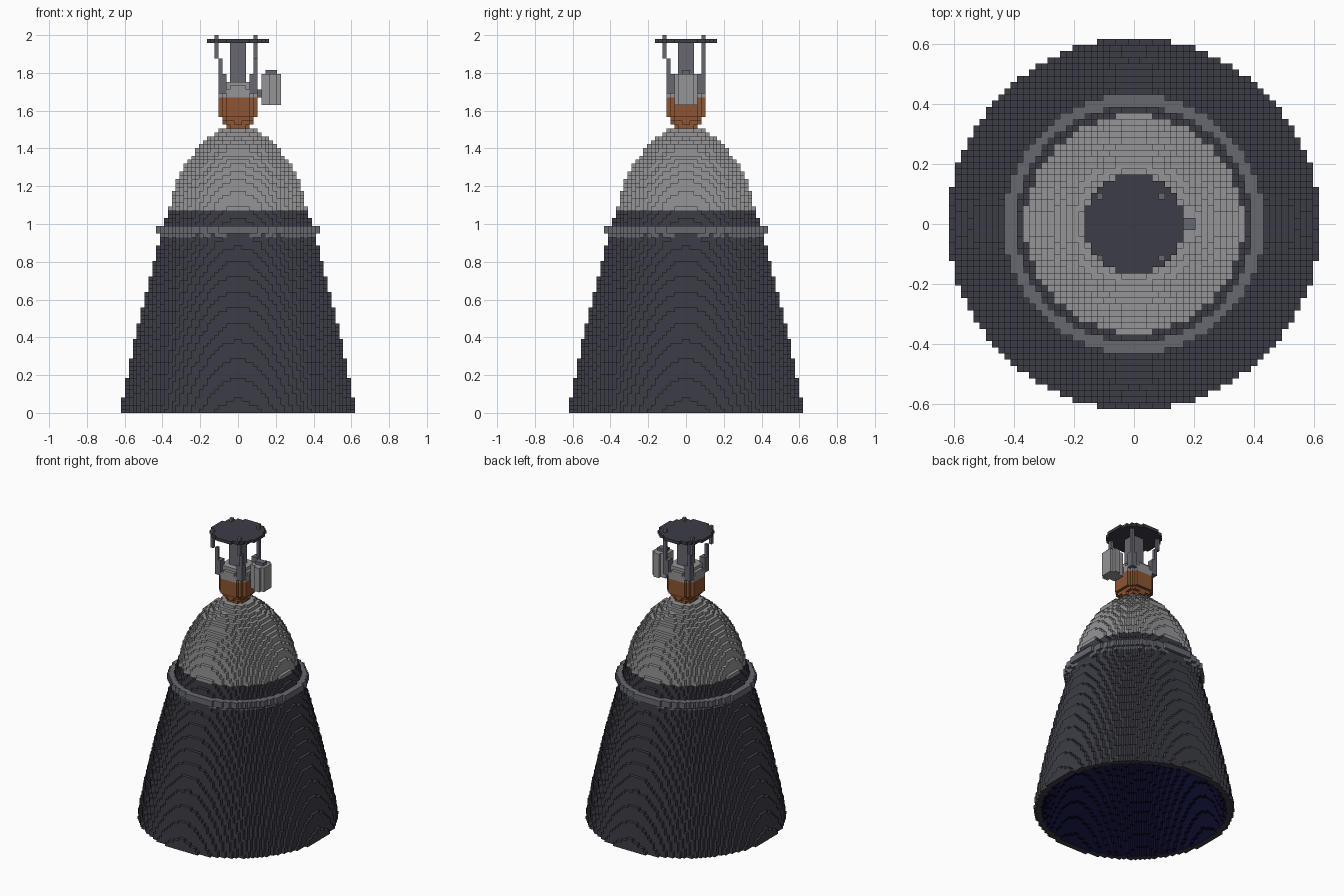
import bpy
from math import hypot, ceil, floor

cube = bpy.data.objects.get("Cube")
if cube:
    bpy.data.objects.remove(cube)

V = 2 / 97  # edge of one block


def material(name, r, g, b):
    m = bpy.data.materials.new(name)
    m.use_nodes = True
    m.diffuse_color = (r, g, b, 1)
    m.node_tree.nodes["Principled BSDF"].inputs["Base Color"].default_value = (r, g, b, 1)
    return m


DARK = material("dark charcoal", 0.046, 0.046, 0.063)
LIGHT = material("light grey", 0.30, 0.30, 0.31)
MID = material("steel grey", 0.135, 0.14, 0.16)
COPPER = material("copper brown", 0.27, 0.09, 0.033)
NAVY = material("deep navy", 0.003, 0.003, 0.022)


def interp(profile, z):
    """Radius at height z along a list of (height, radius) points."""
    for (z0, r0), (z1, r1) in zip(profile, profile[1:]):
        if z <= z1:
            return r0 + (r1 - r0) * max(0, z - z0) / (z1 - z0)
    return profile[-1][1]


def blocks(name, mats, z0, z1, reach, inside, rule=None):
    """Fill a region with blocks and keep only the exposed faces."""
    n = ceil(reach / V) + 1
    cells = set()
    for k in range(round(z0 / V), round(z1 / V)):
        for i in range(-n, n):
            for j in range(-n, n):
                if inside((i + .5) * V, (j + .5) * V, (k + .5) * V):
                    cells.add((i, j, k))
    index, faces, slots = {}, [], []
    for c in cells:
        for axis in range(3):
            for side in (0, 1):
                d = [0, 0, 0]
                d[axis] = 2 * side - 1
                if (c[0] + d[0], c[1] + d[1], c[2] + d[2]) in cells:
                    continue
                loop = [(0, 0), (1, 0), (1, 1), (0, 1)]
                quad = []
                for a, b in (loop if side else loop[::-1]):
                    p = list(c)
                    p[axis] += side
                    p[(axis + 1) % 3] += a
                    p[(axis + 2) % 3] += b
                    quad.append(index.setdefault(tuple(p), len(index)))
                faces.append(quad)
                slots.append(rule(c, d) if rule else 0)
    mesh = bpy.data.meshes.new(name)
    mesh.from_pydata([[q * V for q in p] for p in index], [], faces)
    for m in mats:
        mesh.materials.append(m)
    mesh.polygons.foreach_set("material_index", slots)
    mesh.update()
    ob = bpy.data.objects.new(name, mesh)
    bpy.context.collection.objects.link(ob)
    return ob


def turned(name, mat, profile, reach):
    """Solid of stepped round layers following a profile."""
    return blocks(name, [mat], profile[0][0], profile[-1][0], reach,
                  lambda x, y, z: hypot(x, y) < interp(profile, z))


# Bell: hollow shell, dark skirt, light dome, navy lining
BELL = [(0, .622), (.2, .585), (.4, .543), (.6, .497), (.8, .445), (.98, .395),
        (1.08, .366), (1.2, .335), (1.3, .287), (1.4, .217), (1.46, .15), (1.5, .098)]


def bell_wall(x, y, z):
    r, d = interp(BELL, z), hypot(x, y)
    return d < r and (z > 1.46 or d > r - 2 * V)


def bell_colour(c, d):
    x, y, k = c[0] + .5, c[1] + .5, c[2]
    if x * d[0] + y * d[1] < 0 or (d[2] < 0 and k > 0):
        return 2
    return 1 if k * V > 1.06 else 0


blocks("nozzle_bell", [DARK, LIGHT, NAVY], 0, 1.5, .63, bell_wall, bell_colour)

# Stiffening ring round the bell
blocks("bell_ring", [MID], .928, .99, .45,
       lambda x, y, z: .375 < hypot(x, y) < (.42 if z < .945 else .433))

# Copper throat and chamber
turned("throat", COPPER, [(1.5, .065), (1.53, .066), (1.54, .085), (1.555, .09),
                          (1.565, .108), (1.68, .108)], .12)
# Collar above the chamber
turned("collar", LIGHT, [(1.68, .108), (1.72, .106), (1.735, .09), (1.755, .09)], .12)
# Central feed column
turned("feed_column", MID, [(1.75, .046), (1.96, .046)], .06)
# Mounting plate
turned("mounting_plate", DARK, [(1.96, .166), (1.98, .166)], .18)


# Four diagonal struts that step outward towards the plate
def strut(x, y, z):
    if z < 1.80:
        return all(.062 < abs(q) < .103 for q in (x, y)) and hypot(x, y) < .135
    if z < 1.88:
        return all(.082 < abs(q) < .103 for q in (x, y))
    return all(abs(abs(q + V / 2) - 5 * V) < V / 2 for q in (x, y))


blocks("struts", [MID], 1.70, 2.0, .14, strut)

# Side canister with cap and bracket
canister_x = .18
blocks("canister", [LIGHT], 1.62, 1.79, .26,
       lambda x, y, z: hypot(x - canister_x, y) < .056)
blocks("canister_cap", [MID], 1.79, 1.81, .26,
       lambda x, y, z: hypot(x - canister_x, y) < .03)
blocks("canister_bracket", [MID], 1.68, 1.72, .2,
       lambda x, y, z: .09 < x < .14 and abs(y) < V)
